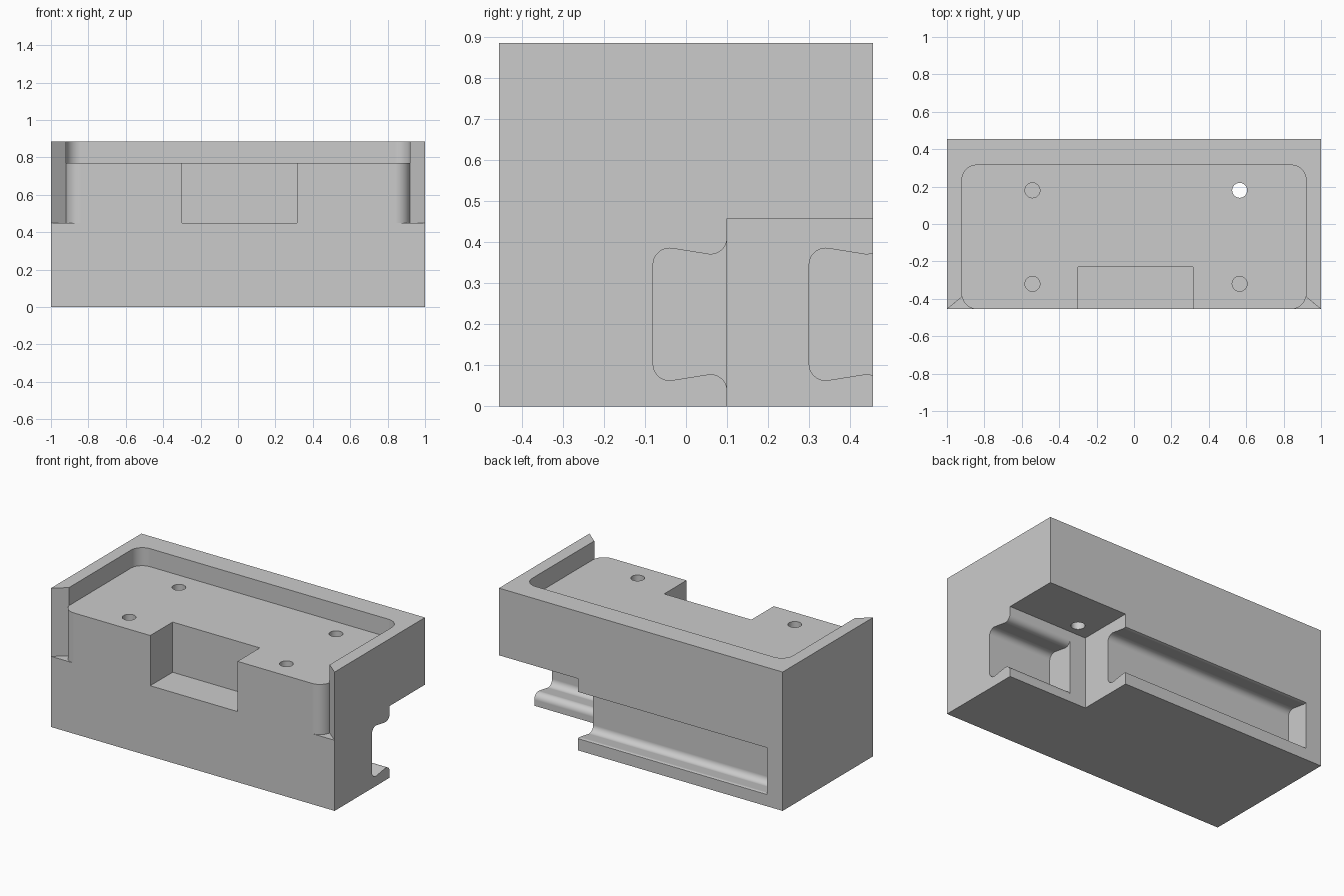
import bpy, bmesh
from math import cos, sin, radians
from mathutils import Vector

if "Cube" in bpy.data.objects:
    bpy.data.objects.remove(bpy.data.objects["Cube"])

grey = bpy.data.materials.new("plain grey")
grey.use_nodes = True
COLOUR = (0.6, 0.6, 0.6, 1)
grey.diffuse_color = COLOUR
grey.node_tree.nodes["Principled BSDF"].inputs["Base Color"].default_value = COLOUR

W, D, H = 1.0, 0.455, 0.885          # half width, half depth, height
FLOOR, LEDGE = 0.77, 0.45            # tray floor and front recess levels


def arc(cx, cy, r, start, end, n=14):
    angles = [radians(start + (end - start) * i / n) for i in range(n + 1)]
    return [(cx + r * cos(a), cy + r * sin(a)) for a in angles]


def prism(name, outline, lo, hi, axis="z"):
    """Extrude an outline along z (outline is x, y) or x (outline is y, z)."""
    place = (lambda a, b, t: (a, b, t)) if axis == "z" else (lambda a, b, t: (t, a, b))
    bm = bmesh.new()
    face = bm.faces.new([bm.verts.new(place(a, b, lo)) for a, b in outline])
    out = bmesh.ops.extrude_face_region(bm, geom=[face])
    verts = [v for v in out["geom"] if isinstance(v, bmesh.types.BMVert)]
    bmesh.ops.translate(bm, verts=verts, vec=Vector(place(0, 0, hi - lo)))
    bmesh.ops.recalc_face_normals(bm, faces=bm.faces)
    mesh = bpy.data.meshes.new(name)
    bm.to_mesh(mesh)
    bm.free()
    mesh.materials.append(grey)
    obj = bpy.data.objects.new(name, mesh)
    bpy.context.collection.objects.link(obj)
    return obj


def box(x0, x1, y0, y1):
    return [(x0, y0), (x1, y0), (x1, y1), (x0, y1)]


body = prism("tray_block", box(-W, W, -D, D), 0, H)


def cut(name, outline, lo, hi, axis="z"):
    cutter = prism(name, outline, lo, hi, axis)
    cutter.hide_render = True
    mod = body.modifiers.new(name, "BOOLEAN")
    mod.operation, mod.solver, mod.object = "DIFFERENCE", "EXACT", cutter
    bpy.context.view_layer.objects.active = body
    bpy.ops.object.modifier_apply(modifier=name)
    bpy.data.objects.remove(cutter)


# Tray pocket: rounded at the back, slanted wall ends at the open front
px, pr, back = 0.92, 0.08, 0.315
cx, cy = px - pr, -D + pr
slant_in, slant_out = (0.919, -0.389), (1.079, -0.521)
half = [slant_out, slant_in] + arc(cx, back - pr, pr, 0, 90)
cut("pocket", half + [(-x, y) for x, y in reversed(half)], FLOOR, 1.1)

# Front corner reliefs around the rounded tray base
relief = arc(cx, cy, pr, -10, -90) + [(cx, slant_out[1]), slant_out]
for s in (-1, 1):
    cut("corner_relief", [(s * x, y) for x, y in relief], LEDGE, 1.1)

# Front notch
cut("front_notch", box(-0.30, 0.315, -0.6, -0.23), LEDGE, 1.1)

# Stepped cutout at the lower rear corner
cut("rear_step", box(0.444, 1.2, 0.1, 0.6), -0.1, 0.457)

# Screw holes; only the one above the step runs right through
for x in (-0.543, 0.565):
    for y in (-0.32, 0.18):
        cut("screw_hole", arc(x, y, 0.04, 0, 350, 35), 0.44, 1.0)

# Flared rear grooves sharing one profile
MID = 0.224
upper = arc(-0.04, 0.345, 0.04, 180, 82) + arc(0.06, 0.41, 0.04, -98, 0) + [(0.2, 0.41)]
groove = upper + [(y, 2 * MID - z) for y, z in reversed(upper)]
cut("step_groove", groove, 0.556, 1.2, "x")
cut("back_groove", [(y + 0.38, z) for y, z in groove], -0.889, 0.5, "x")

# Smooth the rounded walls, keep flat faces flat
bpy.ops.object.select_all(action="DESELECT")
body.select_set(True)
bpy.context.view_layer.objects.active = body
bpy.ops.object.shade_smooth_by_angle(angle=radians(25))
weighted = body.modifiers.new("weighted_normals", "WEIGHTED_NORMAL")
weighted.keep_sharp = True
